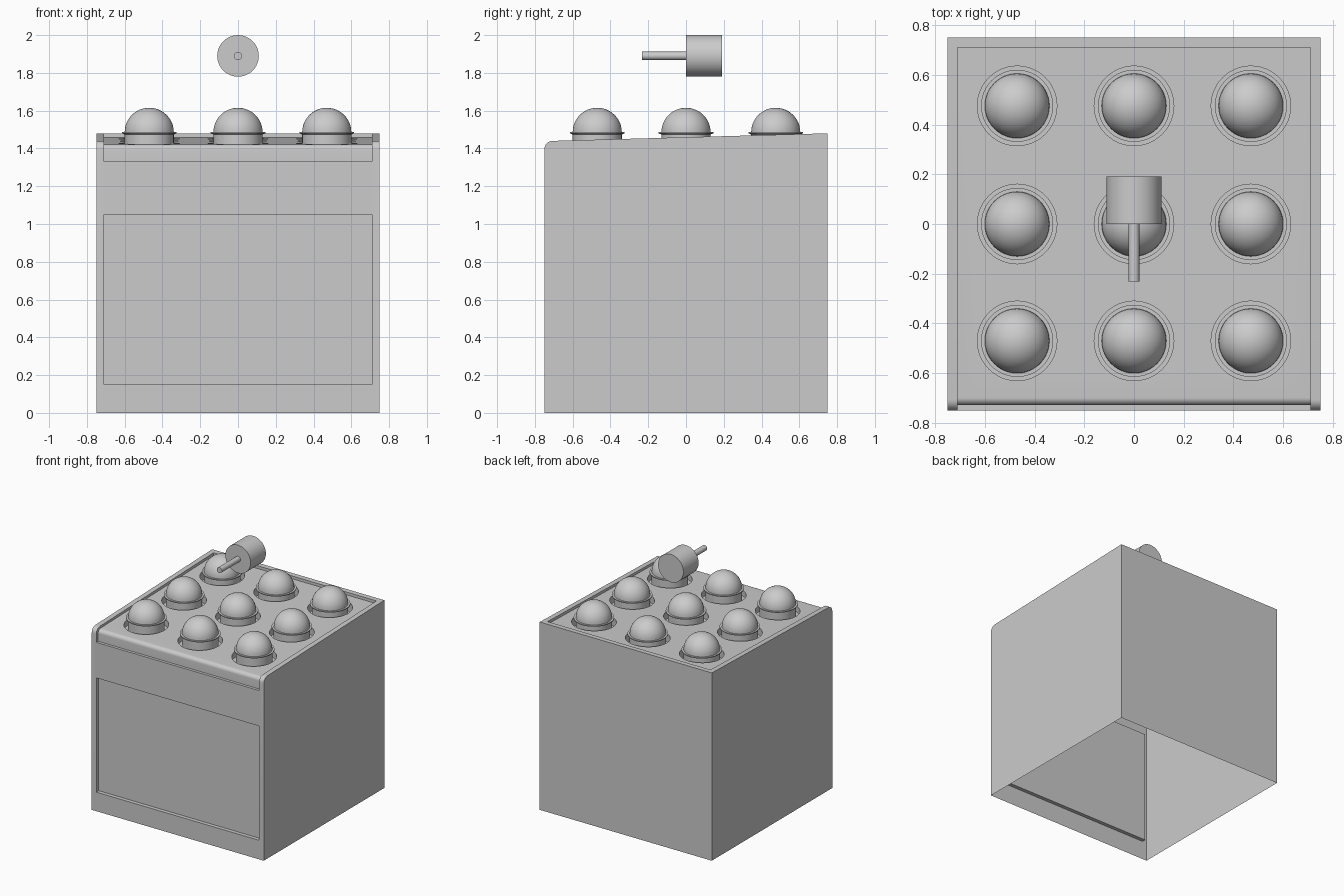
import bpy, bmesh
from math import sin, cos, pi, radians
from mathutils import Vector, Matrix

if "Cube" in bpy.data.objects:
    bpy.data.objects.remove(bpy.data.objects["Cube"])


def finish(bm, name, smooth=True):
    bmesh.ops.recalc_face_normals(bm, faces=bm.faces)
    me = bpy.data.meshes.new(name)
    bm.to_mesh(me)
    bm.free()
    ob = bpy.data.objects.new(name, me)
    bpy.context.collection.objects.link(ob)
    if smooth:
        shade(ob)
    return ob


def shade(ob):
    bpy.ops.object.select_all(action='DESELECT')
    ob.select_set(True)
    bpy.context.view_layer.objects.active = ob
    bpy.ops.object.shade_smooth_by_angle(angle=radians(30))


def prism(name, profile, half_width):
    """Extrude a (y, z) side profile along x."""
    bm = bmesh.new()
    face = bm.faces.new([bm.verts.new((-half_width, y, z)) for y, z in profile])
    ext = bmesh.ops.extrude_face_region(bm, geom=[face])['geom']
    bmesh.ops.translate(bm, vec=(2 * half_width, 0, 0),
                        verts=[v for v in ext if isinstance(v, bmesh.types.BMVert)])
    return finish(bm, name, False)


def corner(cy, cz, r, n=8):
    """Quarter round from facing front to facing up."""
    return [(cy - r * cos(i * pi / 2 / n), cz + r * sin(i * pi / 2 / n)) for i in range(n + 1)]


def cylinder(name, start, end, r, sides=48):
    start, end = Vector(start), Vector(end)
    axis = end - start
    mat = Matrix.Translation((start + end) / 2) @ axis.to_track_quat('Z', 'Y').to_matrix().to_4x4()
    bm = bmesh.new()
    bmesh.ops.create_cone(bm, cap_ends=True, segments=sides, radius1=r, radius2=r,
                          depth=axis.length, matrix=mat)
    return finish(bm, name)


spots = [(x, y) for y in (-0.47, 0, 0.475) for x in (-0.47, 0, 0.47)]

# Cabinet body with sloping top and rounded front edge
cabinet = prism("cabinet", [(-0.75, 0)] + corner(-0.705, 1.395, 0.045)
                + [(0.75, 1.48), (0.75, 0)], 0.75)

# Cutters: sunken tray, front panel recess and wells
cutters = [
    prism("tray_cutter", [(-0.85, 1.33), (-0.728, 1.33)] + corner(-0.698, 1.392, 0.03)
          + [(0.71, 1.457), (0.71, 1.7), (-0.85, 1.7)], 0.71),
    prism("panel_cutter", [(-0.85, 0.15), (-0.72, 0.15), (-0.72, 1.05), (-0.85, 1.05)], 0.71),
]
cutters += [cylinder("well_cutter", (x, y, 1.38), (x, y, 1.6), 0.16) for x, y in spots]
for c in cutters:
    mod = cabinet.modifiers.new("cut", 'BOOLEAN')
    mod.operation = 'DIFFERENCE'
    mod.solver = 'EXACT'
    mod.object = c
cut_mesh = bpy.data.meshes.new_from_object(
    cabinet.evaluated_get(bpy.context.evaluated_depsgraph_get()))
cabinet.modifiers.clear()
cabinet.data = cut_mesh
for c in cutters:
    bpy.data.objects.remove(c)

# Open the underside of the cabinet
bm = bmesh.new()
bm.from_mesh(cut_mesh)
bmesh.ops.delete(bm, geom=[f for f in bm.faces if all(v.co.z < 0.001 for v in f.verts)],
                 context='FACES')
bm.to_mesh(cut_mesh)
bm.free()
shade(cabinet)

# Domed pop-up pegs with a thin collar
profile = [(0.13, 1.38), (0.13, 1.474), (0.145, 1.48), (0.145, 1.487), (0.13, 1.487)]
profile += [(0.13 * cos(i * pi / 24), 1.487 + 0.128 * sin(i * pi / 24)) for i in range(1, 13)]
bm = bmesh.new()
vs = [bm.verts.new((r, 0, z)) for r, z in profile]
edges = [bm.edges.new(p) for p in zip(vs, vs[1:])]
bmesh.ops.spin(bm, geom=vs + edges, cent=(0, 0, 0), axis=(0, 0, 1), angle=2 * pi,
               steps=48, use_duplicate=False)
bmesh.ops.remove_doubles(bm, verts=bm.verts, dist=0.0005)
peg = finish(bm, "peg")
for i, (x, y) in enumerate(spots):
    ob = peg if i == 0 else peg.copy()
    if i:
        bpy.context.collection.objects.link(ob)
    ob.location = (x, y, 0)

# Floating mallet
cylinder("mallet_head", (0, 0, 1.89), (0, 0.19, 1.89), 0.11)
cylinder("mallet_handle", (0, -0.232, 1.89), (0, 0.0, 1.89), 0.022, 24)
